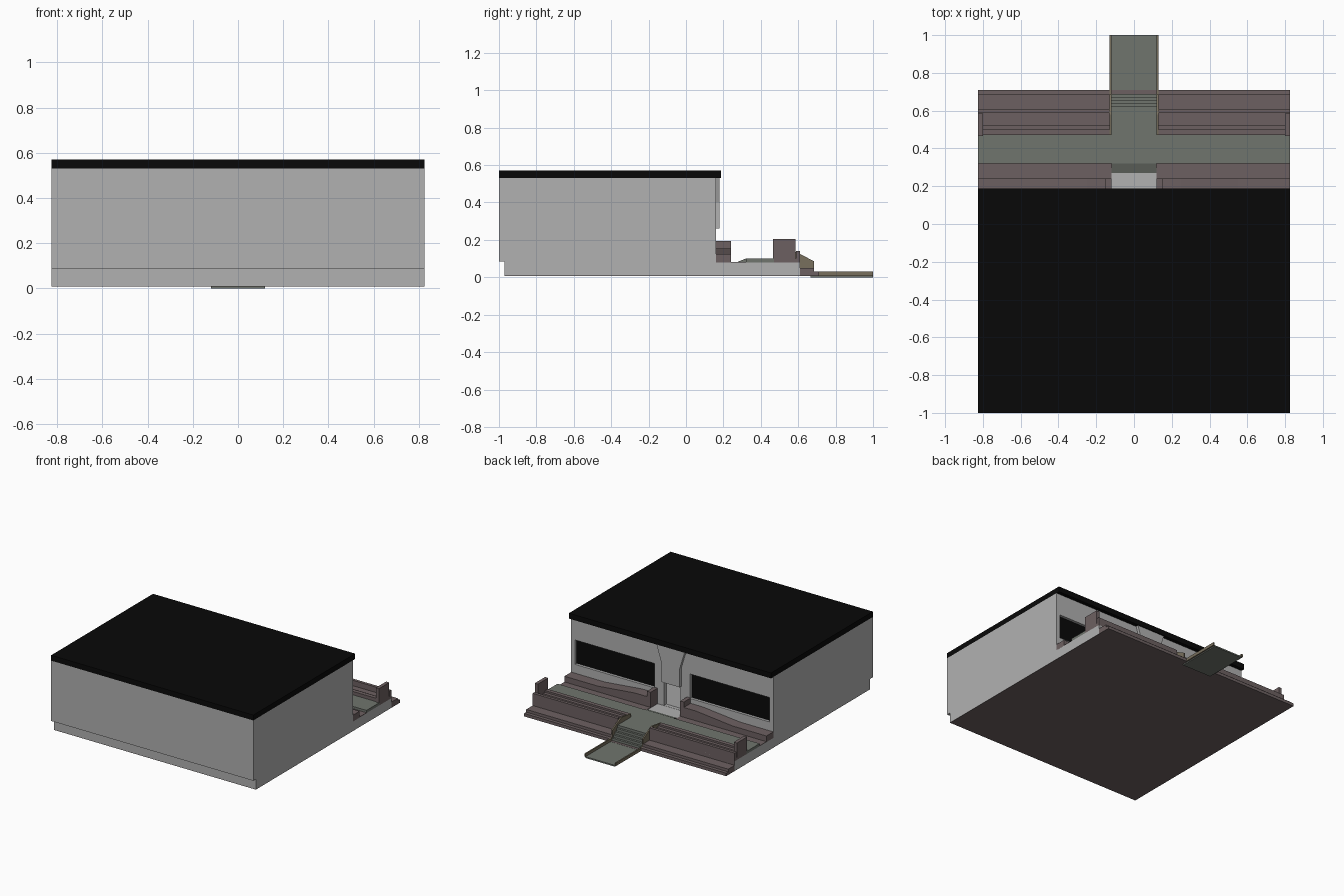
import bpy, bmesh
from mathutils import Vector

if "Cube" in bpy.data.objects:
    bpy.data.objects.remove(bpy.data.objects["Cube"])


def material(name, rgb):
    m = bpy.data.materials.new(name)
    m.diffuse_color = (*rgb, 1)
    m.use_nodes = True
    m.node_tree.nodes["Principled BSDF"].inputs["Base Color"].default_value = m.diffuse_color
    return m


BLACK = material("black", (0.0027, 0.0027, 0.0027))
BROWN = material("brown_stone", (0.152, 0.118, 0.12))
PAVING = material("paving", (0.16, 0.177, 0.154))
KERB = material("kerb", (0.19, 0.16, 0.11))
GREY = material("grey_wall", (0.44, 0.44, 0.44))


def prism(name, pts, axis, a, b, mat=GREY, mirror=False):
    """Extrude a profile from a to b. Profile is (y,z) for axis 'x', (x,z) for axis 'y'."""
    place = (lambda p, t: (t, p[0], p[1])) if axis == 'x' else (lambda p, t: (p[0], t, p[1]))
    bm = bmesh.new()
    face = bm.faces.new([bm.verts.new(place(p, a)) for p in pts])
    ext = bmesh.ops.extrude_face_region(bm, geom=[face])
    shift = Vector(place((0, 0), b - a))
    bmesh.ops.translate(bm, vec=shift, verts=[v for v in ext['geom'] if isinstance(v, bmesh.types.BMVert)])
    bmesh.ops.recalc_face_normals(bm, faces=bm.faces)
    me = bpy.data.meshes.new(name)
    bm.to_mesh(me)
    bm.free()
    ob = bpy.data.objects.new(name, me)
    bpy.context.collection.objects.link(ob)
    if mat:
        me.materials.append(mat)
    if mirror:
        mod = ob.modifiers.new("mirror", 'MIRROR')
        mod.use_mirror_merge = False
    return ob


def box(name, x, y, z, mat=GREY, mirror=False):
    pts = [(y[0], z[0]), (y[1], z[0]), (y[1], z[1]), (y[0], z[1])]
    return prism(name, pts, 'x', x[0], x[1], mat, mirror)


def cut(target, cutter):
    mod = target.modifiers.new("cut", 'BOOLEAN')
    mod.operation = 'DIFFERENCE'
    mod.solver = 'EXACT'
    mod.object = cutter
    cutter.hide_render = True
    cutter.hide_viewport = True
    cutter.display_type = 'WIRE'


W = 0.825

# building with its plinth, and openings cut in the entrance side
building = prism("building", [(-0.97, 0.01), (-0.97, 0.085), (-1, 0.085), (-1, 0.53), (0.16, 0.53),
                              (0.16, 0.08), (0.61, 0.08), (0.61, 0.01)], 'x', -W, W)
for side, s in (("left", -1), ("right", 1)):
    x = sorted((0.145 * s, 0.795 * s))
    cut(building, box(side + "_window_cutter", x, (0.135, 0.3), (0.19, 0.37)))
cut(building, box("door_cutter", (-0.068, 0.068), (0.13, 0.3), (0.081, 0.27)))

box("roof", (-W, W), (-1, 0.187), (0.53, 0.57), BLACK)
box("window_glass", (0.145, 0.795), (0.13, 0.14), (0.19, 0.37), BLACK, True)
box("underside", (-W, W), (-0.97, 0.71), (0.008, 0.011), BROWN)

# pale door and the flared panel above it
box("door", (-0.068, 0.068), (0.125, 0.133), (0.081, 0.27), None)
prism("door_canopy", [(-0.115, 0.53), (-0.075, 0.40), (-0.075, 0.26),
                      (0.075, 0.26), (0.075, 0.40), (0.115, 0.53)], 'y', 0.155, 0.18)

# sunken bed beside the wall, with stepped low wall
box("bed_floor", (0.12, W), (0.16, 0.32), (0.078, 0.083), BROWN, True)
prism("low_wall", [(0.12, 0.08), (0.12, 0.195), (0.15, 0.195), (0.15, 0.155), (0.25, 0.155),
                   (0.55, 0.125), (W, 0.125), (W, 0.08)], 'y', 0.16, 0.24, BROWN, True)

# raised walkway, ramp to the door and stairs to the street path
box("walkway", (-W, W), (0.32, 0.47), (0.08, 0.10), PAVING)
prism("door_ramp", [(0.27, 0.08), (0.32, 0.10), (0.32, 0.08)], 'x', -0.12, 0.12, PAVING)
stairs = [(0.47, 0.012), (0.47, 0.10)]
for i in range(5):
    y, z = 0.625 + 0.016 * i, 0.10 - 0.018 * i
    stairs += [(y, z), (y, z - 0.018)]
stairs += [(1.0, 0.01), (1.0, 0.0), (0.665, 0.0), (0.665, 0.012)]
prism("stairs_and_path", stairs, 'x', -0.12, 0.12, PAVING)
prism("path_kerb", [(0.47, 0.012), (0.47, 0.125), (0.58, 0.14), (0.61, 0.125), (0.685, 0.085),
                    (0.685, 0.03), (1, 0.03), (1, 0.008), (0.685, 0.008)], 'x', 0.12, 0.13, KERB, True)

# terraced planters with tall end walls
prism("planter", [(0.47, 0.08), (0.47, 0.125), (0.50, 0.125), (0.50, 0.112), (0.525, 0.112), (0.525, 0.10),
                  (0.588, 0.10), (0.588, 0.14), (0.61, 0.14), (0.61, 0.05), (0.685, 0.05), (0.685, 0.03),
                  (0.71, 0.03), (0.71, 0.01), (0.61, 0.01), (0.61, 0.08)], 'x', 0.13, W, BROWN, True)
box("planter_end_wall", (0.80, W), (0.465, 0.585), (0.08, 0.205), BROWN, True)
